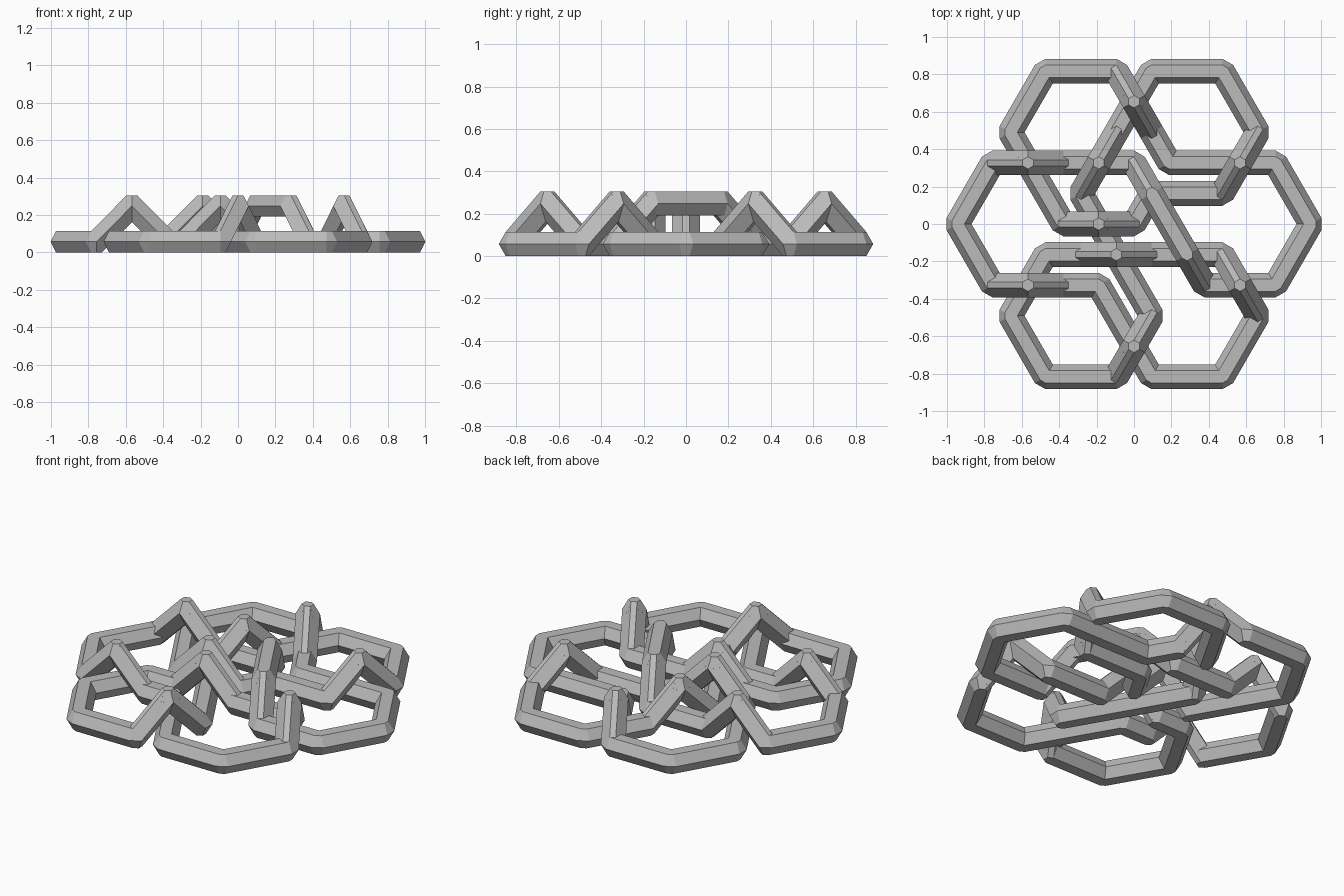
import bpy, bmesh, math
from mathutils import Vector

if "Cube" in bpy.data.objects:
    bpy.data.objects.remove(bpy.data.objects["Cube"])

UX, UY = 0.0945, 0.1635      # lattice step in x and y
R = 0.066                    # radius of the hexagonal bar
H = R * math.sin(math.pi / 3)
LOW, HIGH = H, 0.305 - H     # centre heights of low and raised points

# One closed strand on the lattice; a third value of 1 lifts the point
path = [(-5, 5), (-1, 5), (0, 4, 1), (1, 3), (2, 2), (8, 2), (10, 0), (8, -2),
        (4, -2), (3, -1, 1), (1, 1, 1), (0, 2), (-4, 2), (-6, 2, 1), (-8, 2),
        (-10, 0), (-8, -2), (-6, -2, 1), (-4, -2), (-2, -2), (1, -5), (5, -5),
        (7, -3), (6, -2, 1), (5, -1), (1, -1), (-1, -1, 1), (-3, -1), (-5, -1),
        (-7, -3), (-5, -5), (-1, -5), (0, -4, 1), (1, -3), (-3, 1), (-2, 2, 1),
        (-1, 3), (1, 5), (5, 5), (7, 3), (6, 2, 1), (5, 1), (1, 1), (0, 0),
        (-2, 0, 1), (-4, 0), (-7, 3)]


def node(p):
    """Faceted hexagonal bead: wide middle ring, small flat caps."""
    c = Vector((p[0] * UX, p[1] * UY, HIGH if len(p) == 3 else LOW))
    pts = []
    for r, z in ((R / 2, -H), (R, 0), (R / 2, H)):
        for i in range(6):
            a = math.radians(30 + 60 * i)
            pts.append(c + Vector((r * math.cos(a), r * math.sin(a), z)))
    return pts


# Every bar is the convex hull of the beads at its two ends
mesh = bpy.data.meshes.new("knot_strand")
total = bmesh.new()
for p, q in zip(path, path[1:] + path[:1]):
    bm = bmesh.new()
    verts = [bm.verts.new(v) for v in node(p) + node(q)]
    bmesh.ops.convex_hull(bm, input=verts)
    bmesh.ops.delete(bm, geom=[v for v in bm.verts if not v.link_faces], context='VERTS')
    bmesh.ops.dissolve_limit(bm, angle_limit=0.01, verts=bm.verts[:], edges=bm.edges[:])
    bmesh.ops.recalc_face_normals(bm, faces=bm.faces[:])
    part = bpy.data.meshes.new("bar")
    bm.to_mesh(part)
    bm.free()
    total.from_mesh(part)
    bpy.data.meshes.remove(part)
total.to_mesh(mesh)
total.free()

grey = bpy.data.materials.new("plain_grey")
grey.diffuse_color = (0.5, 0.5, 0.5, 1)
grey.use_nodes = True
grey.node_tree.nodes["Principled BSDF"].inputs["Base Color"].default_value = grey.diffuse_color
mesh.materials.append(grey)
obj = bpy.data.objects.new("knot_strand", mesh)
bpy.context.collection.objects.link(obj)
